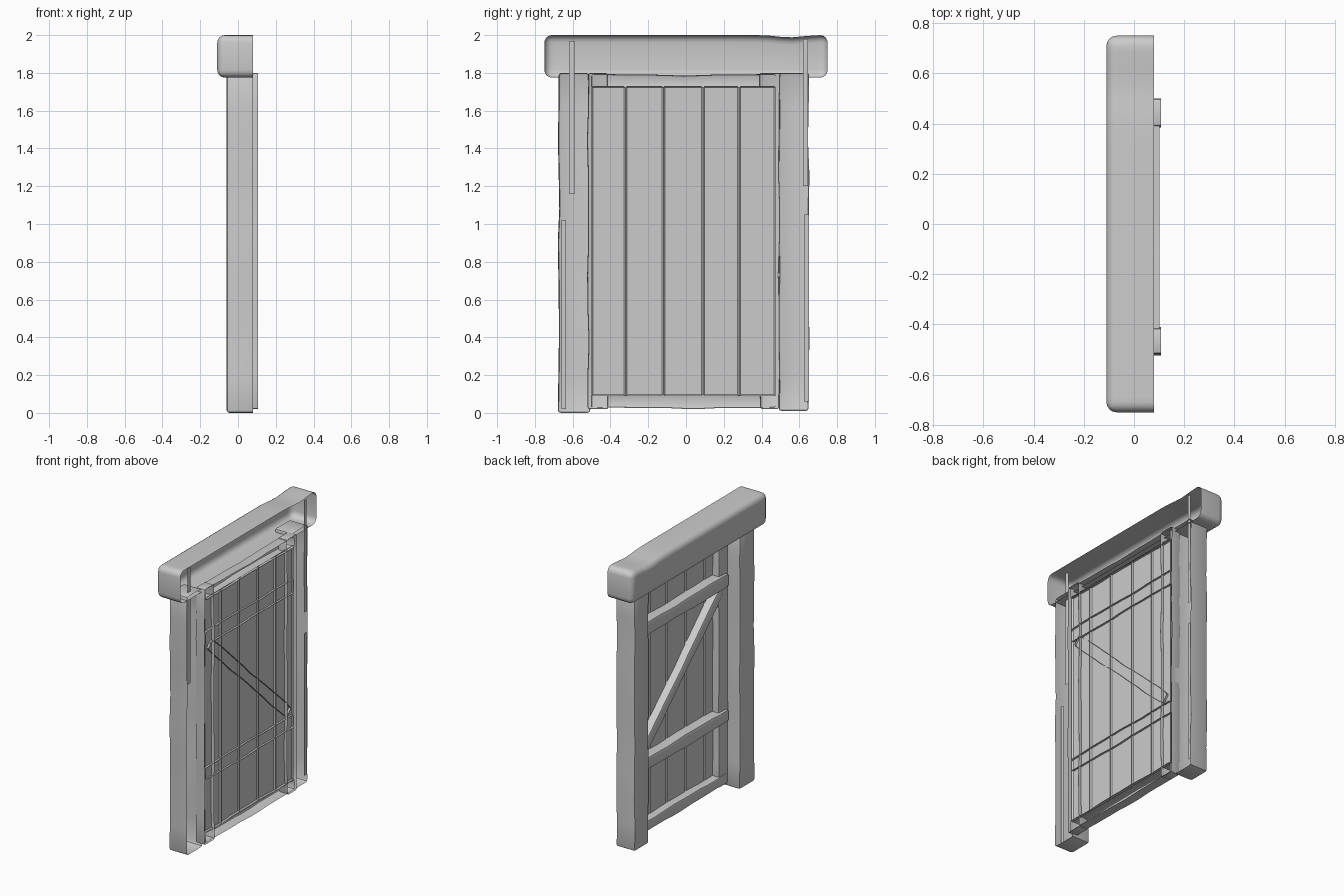
import bpy, bmesh, math
from mathutils import Vector, Matrix

if "Cube" in bpy.data.objects:
    bpy.data.objects.remove(bpy.data.objects["Cube"])


def timber(name, x, y, z, bevel=0.01, segs=2, wobble=0.005, cuts=10, seed=0.0, tilt=None):
    """Worn timber shell, rounded on its edges and open at the +x side."""
    bm = bmesh.new()
    bmesh.ops.create_cube(bm, size=1)
    size = Vector((x[1] - x[0], y[1] - y[0], z[1] - z[0]))
    mid = Vector((x[0] + x[1], y[0] + y[1], z[0] + z[1])) / 2
    bmesh.ops.scale(bm, vec=size, verts=bm.verts)
    bm.normal_update()
    bmesh.ops.delete(bm, geom=[f for f in bm.faces if f.normal.x > 0.9], context='FACES_ONLY')
    bmesh.ops.bevel(bm, geom=[e for e in bm.edges if not e.is_boundary], offset=bevel,
                    segments=segs, profile=0.5, affect='EDGES', clamp_overlap=True)
    # slice along the long side, then push the sides in and out
    a, b = (1, 2) if size.y > size.z else (2, 1)
    axis = Vector((0, 0, 0))
    axis[a] = 1
    for i in range(1, cuts):
        bmesh.ops.bisect_plane(bm, geom=bm.verts[:] + bm.edges[:] + bm.faces[:],
                               plane_co=axis * (size[a] * (i / cuts - 0.5)), plane_no=axis)
    for v in bm.verts:
        side = 1 if v.co[b] > 0 else -1
        t = v.co[a] * 9 + seed + side * 1.7
        v.co[b] += wobble * (math.sin(t) * 0.6 + math.sin(2.3 * t) * 0.4)
    if tilt is not None:
        bmesh.ops.rotate(bm, verts=bm.verts, cent=(0, 0, 0), matrix=Matrix.Rotation(tilt, 3, 'X'))
    bmesh.ops.translate(bm, verts=bm.verts, vec=mid)
    me = bpy.data.meshes.new(name)
    bm.to_mesh(me)
    bm.free()
    ob = bpy.data.objects.new(name, me)
    bpy.context.collection.objects.link(ob)
    bpy.ops.object.select_all(action='DESELECT')
    ob.select_set(True)
    bpy.context.view_layer.objects.active = ob
    bpy.ops.object.shade_smooth_by_angle(angle=math.radians(35))
    return ob


# heavy surround: two posts and a rounded lintel
timber("left_post", (-0.06, 0.08), (-0.675, -0.51), (0, 1.8), 0.015, seed=1)
timber("right_post", (-0.06, 0.08), (0.49, 0.65), (0.01, 1.8), 0.015, seed=4)
lintel = timber("lintel", (-0.11, 0.08), (-0.75, 0.75), (1.775, 2.0), 0.04, 4, 0.0, 24)
for v in lintel.data.vertices:
    # worn hollow near one end of the top
    if v.co.z > 1.9:
        v.co.z -= 0.012 * math.exp(-((v.co.y - 0.55) / 0.09) ** 2)

# door leaf frame
timber("left_stile", (0.036, 0.107), (-0.52, -0.415), (0.02, 1.8), 0.01, seed=2)
timber("right_stile", (0.036, 0.107), (0.39, 0.495), (0.02, 1.8), 0.01, seed=5)
timber("top_rail", (0.03, 0.102), (-0.5, 0.475), (1.72, 1.79), 0.01, seed=3)
timber("bottom_rail", (0.03, 0.102), (-0.5, 0.475), (0.025, 0.1), 0.01, seed=6)

# planks
edges = [-0.5, -0.32, -0.12, 0.09, 0.28, 0.475]
for i in range(5):
    timber("plank_%d" % (i + 1), (0.085, 0.097), (edges[i], edges[i + 1]), (0.09, 1.73),
           0.008, 1, 0.0, 2)

# cross battens and diagonal brace
timber("upper_batten", (0.015, 0.099), (-0.5, 0.475), (1.4, 1.495), 0.014, seed=2)
timber("lower_batten", (0.015, 0.099), (-0.5, 0.475), (0.46, 0.55), 0.014, seed=7)
p, q = Vector((-0.445, 1.39)), Vector((0.42, 0.585))
d, m = q - p, (p + q) / 2
timber("diagonal_brace", (0.03, 0.099), (m.x - d.length / 2, m.x + d.length / 2),
       (m.y - 0.036, m.y + 0.036), 0.012, seed=3, tilt=math.atan2(d.y, d.x))

# thin backing strips inside the posts
for i, (x, y0, y1, z0, z1) in enumerate([(0.045, -0.62, -0.59, 1.16, 1.97),
                                         (0.045, -0.66, -0.635, 0.02, 1.02),
                                         (0.075, 0.62, 0.645, 1.2, 1.98),
                                         (0.075, 0.625, 0.65, 0.06, 1.05)]):
    me = bpy.data.meshes.new("backing_strip")
    me.from_pydata([(x, y0, z0), (x, y1, z0), (x, y1, z1), (x, y0, z1)], [], [(0, 1, 2, 3)])
    bpy.context.collection.objects.link(bpy.data.objects.new("backing_strip_%d" % (i + 1), me))
